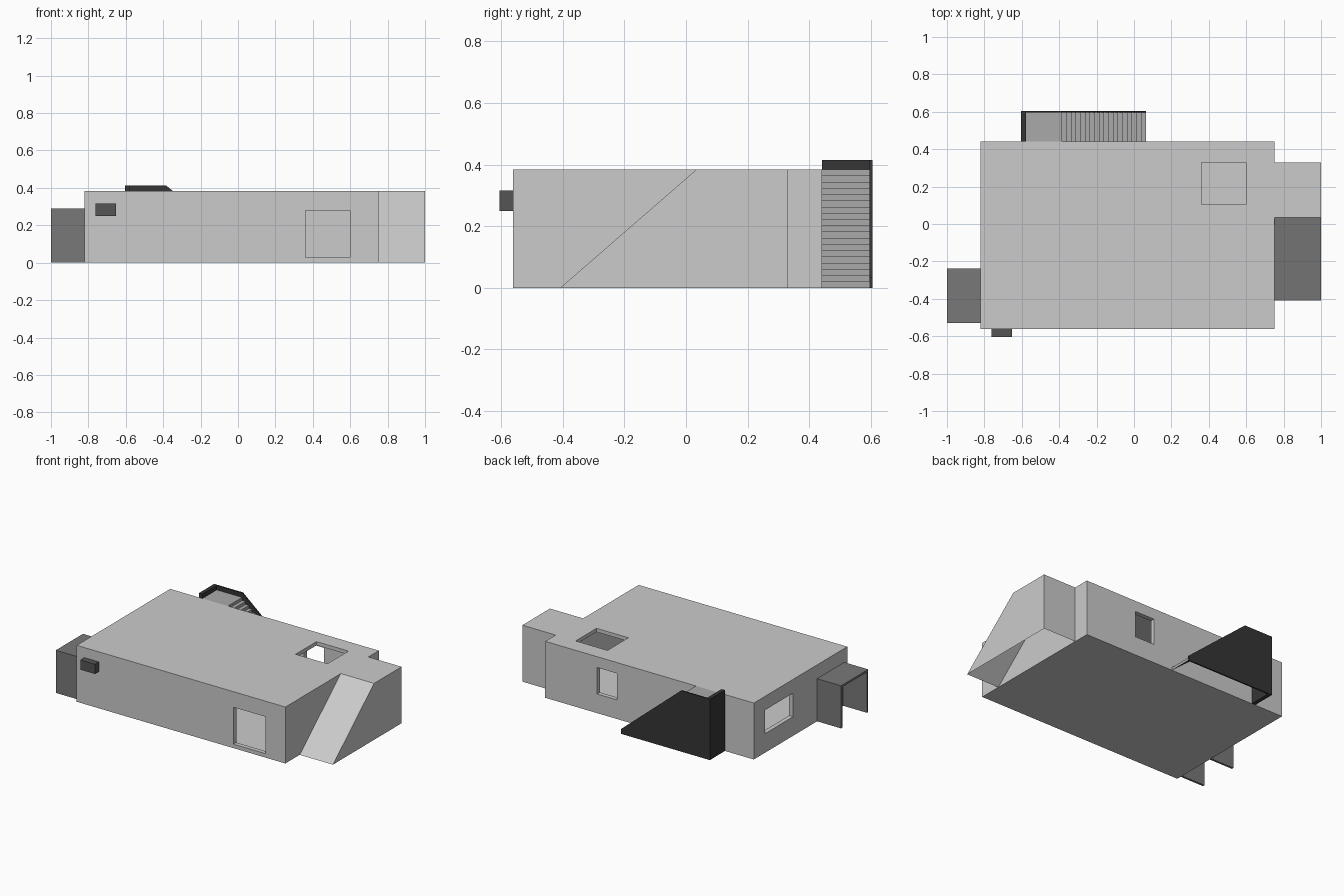
import bpy, bmesh

if "Cube" in bpy.data.objects:
    bpy.data.objects.remove(bpy.data.objects["Cube"])

H = 0.384          # roof height
X0, X1 = -0.82, 0.75
Y0, Y1 = -0.562, 0.442


def mat(name, v):
    m = bpy.data.materials.new(name)
    m.diffuse_color = (v, v, v, 1)
    m.use_nodes = True
    m.node_tree.nodes["Principled BSDF"].inputs["Base Color"].default_value = m.diffuse_color
    return m


def finish(name, bm, material=None):
    bmesh.ops.recalc_face_normals(bm, faces=bm.faces)
    me = bpy.data.meshes.new(name)
    bm.to_mesh(me)
    bm.free()
    ob = bpy.data.objects.new(name, me)
    bpy.context.collection.objects.link(ob)
    if material:
        me.materials.append(material)
    return ob


def add_box(bm, lo, hi):
    vs = bmesh.ops.create_cube(bm, size=1)["verts"]
    for v in vs:
        v.co = [lo[i] if v.co[i] < 0 else hi[i] for i in range(3)]


def box(name, lo, hi, material=None):
    bm = bmesh.new()
    add_box(bm, lo, hi)
    return finish(name, bm, material)


def cut(target, lo, hi):
    cutter = box("cutter", lo, hi)
    cutter.hide_render = True
    mod = target.modifiers.new("cut", "BOOLEAN")
    mod.operation, mod.solver, mod.object = "DIFFERENCE", "EXACT", cutter
    bpy.context.view_layer.objects.active = target
    bpy.ops.object.modifier_apply(modifier=mod.name)
    bpy.data.objects.remove(cutter)


porch_grey = mat("porch_grey", 0.19)
box_grey = mat("box_grey", 0.09)
panel_grey = mat("panel_grey", 0.036)
step_grey = mat("step_grey", 0.4)

# Hollow building with door, two windows and roof hatch
T = 0.03
body = box("building", (X0, Y0, 0), (X1, Y1, H))
cut(body, (X0 + T, Y0 + T, 0.02), (X1 - T, Y1 - T, H - 0.025))
cut(body, (0.36, Y0 - 0.1, 0.027), (0.60, Y0 + 0.1, 0.278))       # front door
cut(body, (0.21, Y1 - 0.1, 0.13), (0.36, Y1 + 0.1, 0.31))         # back window
cut(body, (X0 - 0.1, 0.02, 0.13), (X0 + 0.1, 0.32, 0.29))         # left window
cut(body, (0.36, 0.105, H - 0.1), (0.60, 0.33, H + 0.1))          # roof hatch

# Right extension: open-bottomed shell with a sloping front
bm = bmesh.new()
profile = [(-0.408, 0), (0.034, H), (0.33, H), (0.33, 0)]
inner = [bm.verts.new((X1, y, z)) for y, z in profile]
outer = [bm.verts.new((1.0, y, z)) for y, z in profile]
for i in range(3):
    bm.faces.new((inner[i], inner[i + 1], outer[i + 1], outer[i]))
bm.faces.new(outer)
finish("sloped_extension", bm)

# Left porch: roof on two side panels
bm = bmesh.new()
t = 0.014
add_box(bm, (-1.0, -0.53, 0.29 - t), (X0, -0.238, 0.29))
for y in (-0.53, -0.238 - t):
    add_box(bm, (-1.0, y, 0), (X0, y + t, 0.29 - t))
finish("porch", bm, porch_grey)

# Small wall box on the front
box("wall_box", (-0.763, -0.605, 0.25), (-0.653, Y0, 0.316), box_grey)

# Back stair: thin treads, risers and landing
bm = bmesh.new()
xa, xb, n = 0.065, -0.385, 18
run, rise = (xb - xa) / n, H / (n + 1)
line = [(xa, 0)]
for i in range(n + 1):
    x = xa + run * i
    line += [(x, rise * (i + 1)), (x + run if i < n else -0.58, rise * (i + 1))]
near = [bm.verts.new((x, Y1, z)) for x, z in line]
far = [bm.verts.new((x, 0.596, z)) for x, z in line]
for i in range(len(line) - 1):
    bm.faces.new((near[i], near[i + 1], far[i + 1], far[i]))
finish("stair_steps", bm, step_grey)

# Stair guard: sloping side panel and end panel
bm = bmesh.new()
side = [(xa, 0), (xa, 0.033), (xb, 0.414), (-0.603, 0.414), (-0.603, 0)]
face = bm.faces.new([bm.verts.new((x, 0.605, z)) for x, z in side])
ext = bmesh.ops.extrude_face_region(bm, geom=[face], use_keep_orig=True)
for v in ext["geom"]:
    if isinstance(v, bmesh.types.BMVert):
        v.co.y = 0.595
add_box(bm, (-0.603, Y1, 0), (-0.577, 0.595, 0.414))
finish("stair_guard", bm, panel_grey)
